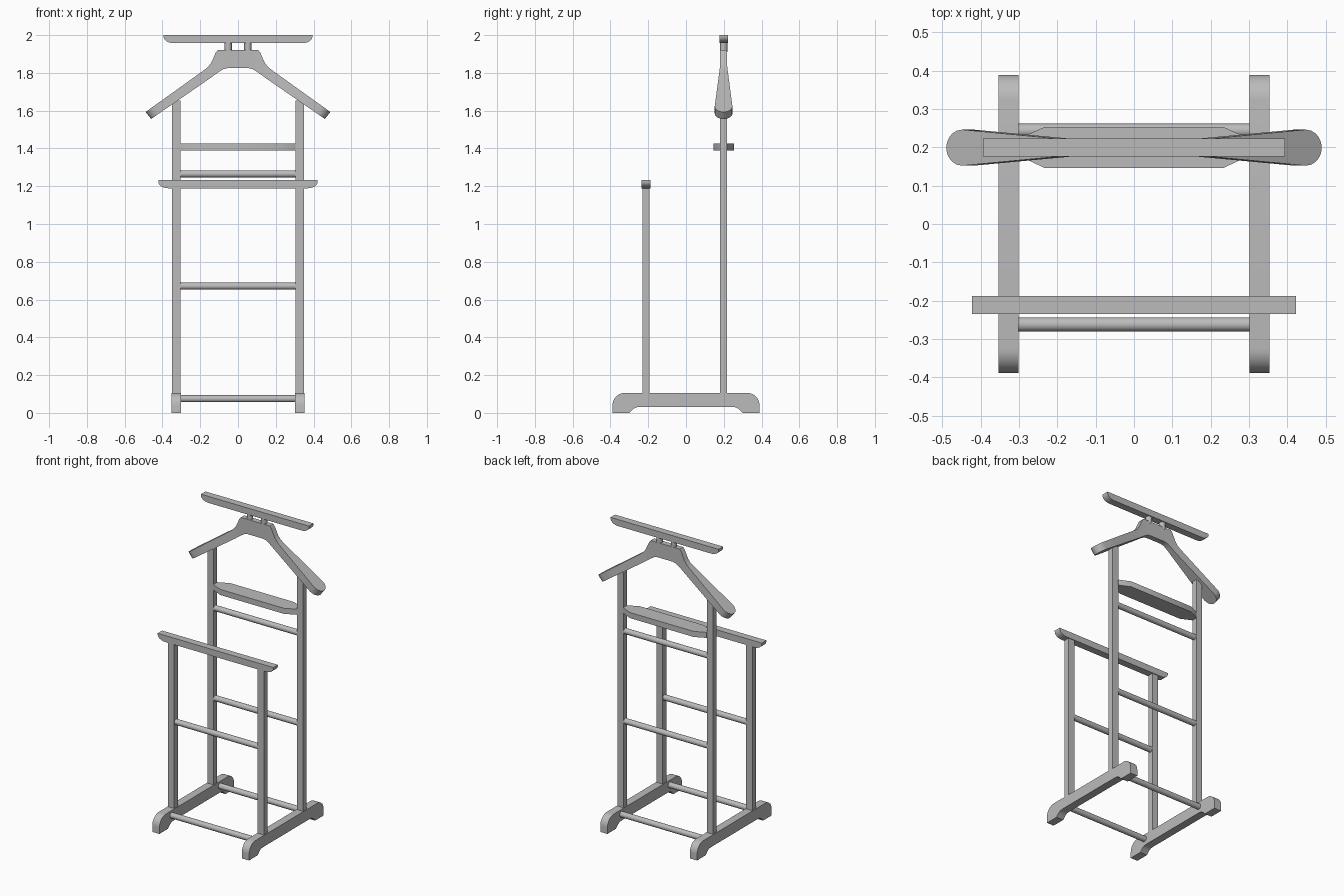
import bpy, bmesh, math
from mathutils import Vector

cube = bpy.data.objects.get("Cube")
if cube:
    bpy.data.objects.remove(cube, do_unlink=True)

grey = bpy.data.materials.new("plain grey")
grey.use_nodes = True
COLOUR = (0.5, 0.5, 0.5, 1)
grey.diffuse_color = COLOUR
grey.node_tree.nodes["Principled BSDF"].inputs["Base Color"].default_value = COLOUR


def finish(name, bm, angle=35):
    """Turn a bmesh into a named object, smooth across shallow edges."""
    bmesh.ops.recalc_face_normals(bm, faces=bm.faces)
    mesh = bpy.data.meshes.new(name)
    bm.to_mesh(mesh)
    bm.free()
    mesh.materials.append(grey)
    mesh.shade_smooth()
    mesh.set_sharp_from_angle(angle=math.radians(angle))
    obj = bpy.data.objects.new(name, mesh)
    bpy.context.collection.objects.link(obj)
    return obj


def prism(name, points, depth_axis, low, high):
    """Extrude a flat outline along one axis."""
    bm = bmesh.new()
    verts = []
    for a, b in points:
        co = [a, b]
        co.insert(depth_axis, low)
        verts.append(bm.verts.new(co))
    face = bm.faces.new(verts)
    move = Vector((0, 0, 0))
    move[depth_axis] = high - low
    grown = bmesh.ops.extrude_face_region(bm, geom=[face], use_keep_orig=True)
    new_verts = [g for g in grown["geom"] if isinstance(g, bmesh.types.BMVert)]
    bmesh.ops.translate(bm, vec=move, verts=new_verts)
    return finish(name, bm)


def mirrored(half):
    """Close a half outline by reflecting it across zero."""
    return half + [(-a, b) for a, b in reversed(half)]


def post(name, x, y, bottom, top):
    w, d = 0.0225, 0.0185
    outline = [(x - w, y - d), (x + w, y - d), (x + w, y + d), (x - w, y + d)]
    return prism(name, outline, 2, bottom, top)


def cylinder(name, centre, radius, length, axis):
    bm = bmesh.new()
    bmesh.ops.create_cone(bm, cap_ends=True, segments=24, radius1=radius,
                          radius2=radius, depth=length)
    turn = Vector((0, 0, 1)).rotation_difference(Vector(axis)).to_matrix()
    bmesh.ops.rotate(bm, verts=bm.verts, cent=(0, 0, 0), matrix=turn)
    bmesh.ops.translate(bm, verts=bm.verts, vec=centre)
    return finish(name, bm)


def rail(name, half_length, top, y):
    """Bar with undersides rounded up toward its ends."""
    depth, run = 0.043, 0.055
    half = [(half_length, top), (half_length, top - 0.008)]
    for i in range(1, 7):
        a = math.radians(15 * i)
        half.append((half_length - run * (1 - math.cos(a)),
                     top - 0.008 - (depth - 0.008) * math.sin(a)))
    return prism(name, mirrored(half), 1, y - 0.0235, y + 0.0235)


FRONT, REAR, SIDE = -0.211, 0.198, 0.327

# Feet with rounded toes and a raised middle
foot = [(0.245, 0.032), (0.265, 0.029), (0.28, 0.02), (0.30, 0), (0.389, 0)]
foot += [(0.324 + 0.065 * math.cos(math.radians(a)),
          0.041 + 0.065 * math.sin(math.radians(a))) for a in range(0, 91, 10)]

for side, s in (("left", 1), ("right", -1)):
    inner, outer = sorted((s * 0.301, s * 0.353))
    prism(side + "_foot", mirrored(foot), 0, inner, outer)
    post(side + "_front_post", s * SIDE, FRONT, 0.1, 1.2)
    post(side + "_rear_post", s * SIDE, REAR, 0.1, 1.655)
    cylinder(side + "_peg", (s * 0.052, 0.2, 1.94), 0.019, 0.06, (0, 0, 1))

# Round cross rods
for name, y, z in (("front_foot_rod", -0.262, 0.075), ("rear_foot_rod", 0.243, 0.075),
                   ("front_rod", FRONT, 0.671), ("rear_rod", REAR, 0.671),
                   ("upper_rear_rod", REAR, 1.265)):
    cylinder(name, (0, y, z), 0.0185, 0.62, (1, 0, 0))

# Trouser rail and top rail
rail("front_rail", 0.422, 1.232, FRONT)
rail("top_rail", 0.394, 2.0, 0.2)

# Small tray with clipped corners
tray = [(0.233, 0.146), (0.305, 0.18), (0.305, 0.22), (0.233, 0.253)]
prism("tray", mirrored(tray), 2, 1.39, 1.427)

# Coat hanger: paired top and bottom points with a half thickness
stations = [((0, 1.922), (0, 1.825), 0.018), ((0.106, 1.922), (0.055, 1.825), 0.018),
            ((0.118, 1.907), (0.078, 1.82), 0.018), ((0.14, 1.857), (0.1, 1.806), 0.019),
            ((0.155, 1.836), (0.117, 1.794), 0.019)]
arm_top = (Vector((0.175, 1.818)), Vector((0.489, 1.593)))
arm_low = (Vector((0.14, 1.777)), Vector((0.46, 1.556)))
ROUND = 0.87
steps = [0, 0.3, 0.6] + [ROUND + (1 - ROUND) * math.sin(math.radians(a))
                         for a in (0, 20, 40, 55, 68, 80, 90)]
for u in steps:
    width = 0.021 + 0.026 * min(u / ROUND, 1)
    if u > ROUND:
        width *= max(math.sqrt(max(0, 1 - ((u - ROUND) / (1 - ROUND)) ** 2)), 0.06)
    stations.append((arm_top[0].lerp(arm_top[1], u), arm_low[0].lerp(arm_low[1], u), width))

bm = bmesh.new()
rings = []
for s, part in ((-1, stations[:0:-1]), (1, stations)):
    for top, low, w in part:
        rings.append([bm.verts.new((s * p[0], 0.199 + d * w, p[1]))
                      for p, d in ((top, -1), (top, 1), (low, 1), (low, -1))])
for a, b in zip(rings, rings[1:]):
    for i in range(4):
        j = (i + 1) % 4
        bm.faces.new((a[i], a[j], b[j], b[i]))
bm.faces.new(rings[0])
bm.faces.new(rings[-1])
finish("coat_hanger", bm)
